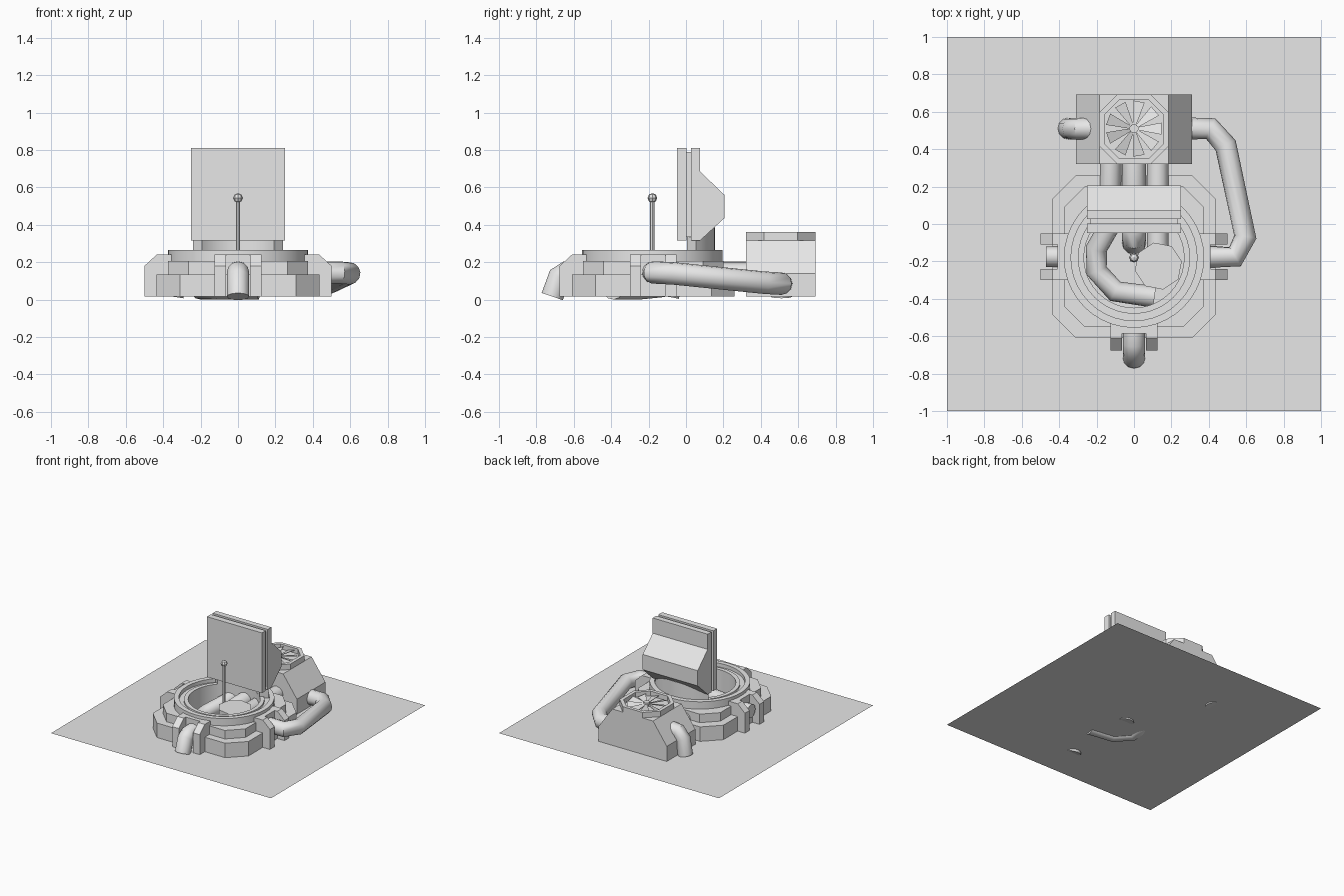
import bpy, bmesh, math
from mathutils import Matrix, Vector

if "Cube" in bpy.data.objects:
    bpy.data.objects.remove(bpy.data.objects["Cube"], do_unlink=True)

grey = bpy.data.materials.new("plain_grey")
grey.use_nodes = True
grey.diffuse_color = (0.8, 0.8, 0.8, 1)
grey.node_tree.nodes["Principled BSDF"].inputs["Base Color"].default_value = (0.8, 0.8, 0.8, 1)

GROUND = 0.016
PIT_Y = -0.18
FAN = Vector((0, 0.51, 0))


def finish(name, bm, smooth=False):
    bmesh.ops.recalc_face_normals(bm, faces=bm.faces)
    mesh = bpy.data.meshes.new(name)
    bm.to_mesh(mesh)
    bm.free()
    mesh.materials.append(grey)
    obj = bpy.data.objects.new(name, mesh)
    bpy.context.collection.objects.link(obj)
    if smooth:
        smooth_edges(obj)
    return obj


def smooth_edges(obj):
    bpy.ops.object.select_all(action='DESELECT')
    obj.select_set(True)
    bpy.context.view_layer.objects.active = obj
    bpy.ops.object.shade_smooth_by_angle(angle=math.radians(40))


def add_prism(bm, points, depth):
    """Extrude a 3D polygon along a vector; return the far cap."""
    near = [bm.verts.new(p) for p in points]
    far = [bm.verts.new(Vector(p) + Vector(depth)) for p in points]
    bm.faces.new(near)
    cap = bm.faces.new(far)
    n = len(points)
    for i in range(n):
        bm.faces.new((near[i], near[(i + 1) % n], far[(i + 1) % n], far[i]))
    return cap


def prism(name, points, depth):
    bm = bmesh.new()
    add_prism(bm, points, depth)
    return finish(name, bm)


def box(name, low, high):
    x, y, z = low
    a, b, c = high
    return prism(name, [(x, y, z), (a, y, z), (a, b, z), (x, b, z)], (0, 0, c - z))


def octagon(cy, half, cut, z):
    h, k = half, half - cut
    return [(x, cy + y, z) for x, y in
            ((h, -k), (h, k), (k, h), (-k, h), (-h, k), (-h, -k), (-k, -h), (k, -h))]


def cylinder(name, centre, radius, height, sides, turn=None, smooth=True):
    bm = bmesh.new()
    m = Matrix.Translation(centre) @ (turn or Matrix())
    bmesh.ops.create_cone(bm, cap_ends=True, segments=sides, radius1=radius,
                          radius2=radius, depth=height, matrix=m)
    return finish(name, bm, smooth)


def lathe(name, profile, start, end, steps):
    """Sweep a closed (radius, z) profile about the pit's axis."""
    full = end - start >= 360
    bm = bmesh.new()
    rows = []
    for i in range(steps if full else steps + 1):
        a = math.radians(start + (end - start) * i / steps)
        rows.append([bm.verts.new((r * math.cos(a), PIT_Y + r * math.sin(a), z))
                     for r, z in profile])
    n = len(profile)
    for i in range(steps):
        p, q = rows[i], rows[(i + 1) % len(rows)]
        for j in range(n):
            k = (j + 1) % n
            bm.faces.new((p[j], p[k], q[k], q[j]))
    if not full:
        bm.faces.new(rows[0])
        bm.faces.new(rows[-1])
    return finish(name, bm, True)


def pipe(name, path, radius):
    curve = bpy.data.curves.new(name, 'CURVE')
    curve.dimensions = '3D'
    curve.bevel_depth = radius
    curve.bevel_resolution = 4
    curve.use_fill_caps = True
    spline = curve.splines.new('POLY')
    spline.points.add(len(path) - 1)
    for pt, co in zip(spline.points, path):
        pt.co = (*co, 1)
    curve.materials.append(grey)
    obj = bpy.data.objects.new(name, curve)
    bpy.context.collection.objects.link(obj)
    bpy.ops.object.select_all(action='DESELECT')
    obj.select_set(True)
    bpy.context.view_layer.objects.active = obj
    bpy.ops.object.convert(target='MESH')
    smooth_edges(bpy.context.view_layer.objects.active)


# Ground sheet
bm = bmesh.new()
bmesh.ops.create_grid(bm, x_segments=1, y_segments=1, size=1,
                      matrix=Matrix.Translation((0, 0, GROUND)))
finish("ground_sheet", bm)

# Stepped octagonal base with a round pit cut through it
cutter = cylinder("pit_cutter", (0, PIT_Y, 0.1), 0.28, 1, 40)
cutter.hide_render = True
for name, half, cut, top in (("lower_base", 0.435, 0.125, 0.135), ("upper_base", 0.375, 0.11, 0.205)):
    tier = prism(name, octagon(PIT_Y + 0.005, half, cut, GROUND), (0, 0, top - GROUND))
    mod = tier.modifiers.new("pit", 'BOOLEAN')
    mod.operation = 'DIFFERENCE'
    mod.object = cutter
    bpy.context.view_layer.objects.active = tier
    bpy.ops.object.modifier_apply(modifier=mod.name)
bpy.data.objects.remove(cutter, do_unlink=True)

# Grooved rim, and the curved screen support standing on it
lathe("pit_rim", [(0.268, GROUND), (0.268, 0.25), (0.3, 0.25), (0.3, 0.235), (0.337, 0.235),
                  (0.337, 0.265), (0.375, 0.265), (0.375, 0.2), (0.29, 0.2), (0.29, GROUND)], 0, 360, 40)
lathe("screen_support", [(0.268, 0.22), (0.335, 0.22), (0.335, 0.385), (0.268, 0.385)], 44, 136, 14)

# Pipe clamps on the two sides and the front
for name, angle in (("left_clamp", 0), ("right_clamp", 180), ("front_clamp", -90)):
    bm = bmesh.new()
    prong = [(0.35, GROUND), (0.5, GROUND), (0.5, 0.18), (0.435, 0.24), (0.35, 0.24)]
    for side in (-0.125, 0.065):
        add_prism(bm, [(r, side, z) for r, z in prong], (0, 0.06, 0))
    web = [(0.35, GROUND), (0.41, GROUND), (0.41, 0.24), (0.35, 0.24)]
    add_prism(bm, [(r, -0.065, z) for r, z in web], (0, 0.13, 0))
    bm.transform(Matrix.Translation((0, PIT_Y + 0.005, 0)) @ Matrix.Rotation(math.radians(angle), 4, 'Z'))
    finish(name, bm)
cylinder("right_socket", (-0.435, -0.175, 0.14), 0.055, 0.07, 12, Matrix.Rotation(math.pi / 2, 4, 'Y'))

# Generator housing with sloped sides and an octagonal fan collar
outline = [(-0.31, GROUND), (0.31, GROUND), (0.31, 0.14), (0.185, 0.315), (-0.185, 0.315), (-0.31, 0.14)]
prism("generator_housing", [(x, 0.322, z) for x, z in outline], (0, 0.37, 0))
bm = bmesh.new()
cap = add_prism(bm, octagon(FAN.y - 0.003, 0.185, 0.095, 0.31), (0, 0, 0.05))
bmesh.ops.recalc_face_normals(bm, faces=bm.faces)
bmesh.ops.inset_region(bm, faces=[cap], thickness=0.03)
inner = bmesh.ops.extrude_face_region(bm, geom=[cap])
bmesh.ops.translate(bm, vec=(0, 0, -0.04), verts=[v for v in inner["geom"] if isinstance(v, bmesh.types.BMVert)])
if cap.is_valid:
    bmesh.ops.delete(bm, geom=[cap], context='FACES_ONLY')
finish("fan_collar", bm)

# Fan
cylinder("fan_hub", FAN + Vector((0, 0, 0.34)), 0.024, 0.03, 10)
bm = bmesh.new()
for i in range(9):
    blade = [(0.02, -0.008, 0.002), (0.147, -0.032, 0.01), (0.147, 0.032, -0.01), (0.02, 0.008, -0.002)]
    m = Matrix.Translation(FAN + Vector((0, 0, 0.337))) @ Matrix.Rotation(i * math.tau / 9, 4, 'Z')
    add_prism(bm, [m @ Vector(p) for p in blade], (0, 0, 0.004))
finish("fan_blades", bm)

# Outer pipes
pipe("long_left_pipe", [(0.27, 0.51, 0.085), (0.41, 0.51, 0.085), (0.49, 0.42, 0.09),
                        (0.595, -0.07, 0.14), (0.54, -0.175, 0.145), (0.4, -0.175, 0.145)], 0.06)
pipe("right_drain_pipe", [(-0.17, 0.51, 0.2), (-0.29, 0.51, 0.19), (-0.33, 0.51, 0.14), (-0.35, 0.51, GROUND)], 0.058)
pipe("front_drain_pipe", [(0, -0.56, 0.145), (0, -0.64, 0.145), (0, -0.68, 0.12), (0, -0.715, GROUND)], 0.06)

# Pipes running from the generator into the pit
pipe("curved_pit_pipe", [(-0.125, 0.34, 0.14), (-0.125, 0.0, 0.12), (-0.2, -0.13, 0.07), (-0.2, -0.25, 0.058),
                         (-0.1, -0.36, 0.058), (0.11, -0.39, 0.058)], 0.058)
pipe("middle_pit_pipe", [(0, 0.34, 0.14), (0, -0.04, 0.14), (0, -0.08, 0.12), (0, -0.1, GROUND)], 0.064)
pipe("tank_pipe", [(0.127, 0.34, 0.14), (0.127, -0.2, 0.14)], 0.058)
cylinder("pit_tank", (0.13, -0.225, 0.126), 0.128, 0.22, 8, Matrix.Rotation(0.2, 4, 'Z'), False)

# Antenna
box("antenna_foot", (-0.022, -0.2, GROUND), (0.022, -0.155, 0.1))
cylinder("antenna_rod", (0, PIT_Y, 0.3), 0.012, 0.48, 8)
bm = bmesh.new()
bmesh.ops.create_uvsphere(bm, u_segments=8, v_segments=4, radius=0.026, matrix=Matrix.Translation((0, PIT_Y, 0.543)))
finish("antenna_knob", bm)

# Screen: front slab, recessed seam and angular back housing
box("screen_front", (-0.25, -0.047, 0.315), (0.25, 0.003, 0.81))
box("screen_seam", (-0.235, 0.002, 0.335), (0.235, 0.029, 0.79))
profile = [(0.028, 0.315), (0.075, 0.315), (0.205, 0.435), (0.205, 0.56), (0.075, 0.685), (0.075, 0.81), (0.028, 0.81)]
prism("screen_back", [(-0.25, y, z) for y, z in profile], (0.5, 0, 0))
